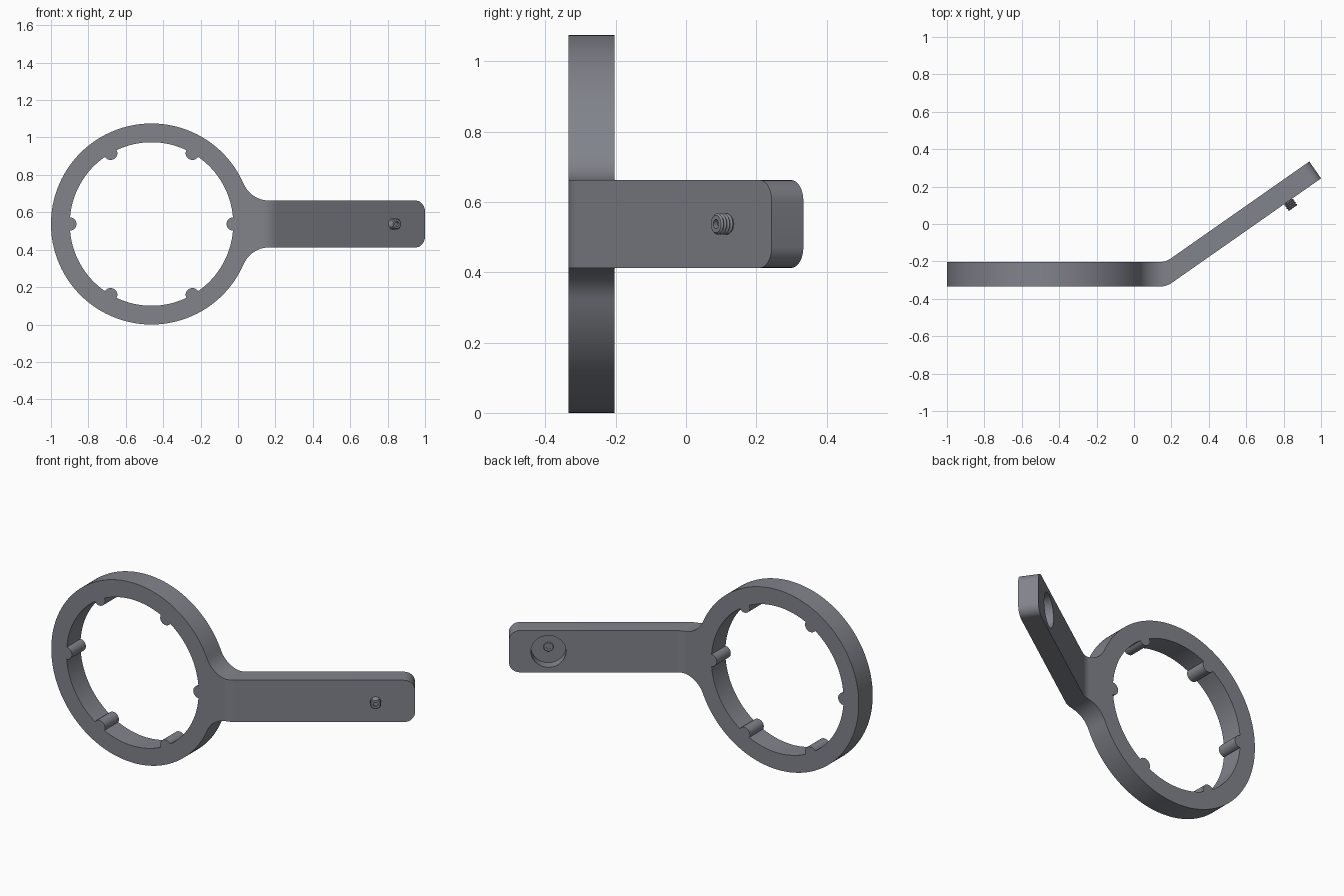
import bpy, bmesh, math
from mathutils import Vector, Matrix

if "Cube" in bpy.data.objects:
    bpy.data.objects.remove(bpy.data.objects["Cube"])

CX, CZ = -0.4625, 0.5375           # ring centre
R_OUT, R_IN = 0.5375, 0.437        # ring radii
LUG, HALF_W, FIL = 0.036, 0.125, 0.15
TILT = math.radians(35)
DIR = Vector((math.cos(TILT), math.sin(TILT)))
NRM = Vector((-math.sin(TILT), math.cos(TILT)))   # towards the back of the arm

mat = bpy.data.materials.new("slate_grey")
mat.diffuse_color = (0.22, 0.228, 0.26, 1)
mat.use_nodes = True
mat.node_tree.nodes["Principled BSDF"].inputs["Base Color"].default_value = mat.diffuse_color


def finish(bm, name):
    bmesh.ops.recalc_face_normals(bm, faces=bm.faces)
    me = bpy.data.meshes.new(name)
    bm.to_mesh(me)
    bm.free()
    me.materials.append(mat)
    ob = bpy.data.objects.new(name, me)
    bpy.context.collection.objects.link(ob)
    return ob


def prism(name, pts, place, vec):
    bm = bmesh.new()
    f = bm.faces.new([bm.verts.new(place(*p)) for p in pts])
    r = bmesh.ops.extrude_face_region(bm, geom=[f])
    bmesh.ops.translate(bm, vec=vec, verts=[v for v in r["geom"] if isinstance(v, bmesh.types.BMVert)])
    return finish(bm, name)


def arc(cx, cy, r, a0, a1, n):
    return [(cx + r * math.cos(a0 + (a1 - a0) * i / n), cy + r * math.sin(a0 + (a1 - a0) * i / n))
            for i in range(n + 1)]


def fillet(corner, turn_from, turn_to, r, side, n=10):
    """Rounded bend between two headings; side=+1 puts the centre to the left."""
    p, t = Vector(corner), r * math.tan(abs(turn_to - turn_from) / 2)
    a = p - t * Vector((math.cos(turn_from), math.sin(turn_from)))
    c = a + side * r * Vector((-math.sin(turn_from), math.cos(turn_from)))
    off = -side * math.pi / 2
    return arc(c.x, c.y, r, turn_from + off, turn_to + off, n)


def boolean(ob, cutter, op):
    m = ob.modifiers.new("cut", 'BOOLEAN')
    m.operation, m.object, m.solver = op, cutter, 'EXACT'
    bpy.context.view_layer.objects.active = ob
    bpy.ops.object.modifier_apply(modifier=m.name)
    bpy.data.objects.remove(cutter, do_unlink=True)


# Front outline: ring flowing into the handle through two fillets
zo = HALF_W + FIL
dx = math.sqrt((R_OUT + FIL) ** 2 - zo ** 2)
a = math.atan2(zo, dx)
outline = arc(CX, CZ, R_OUT, a, 2 * math.pi - a, 120)
outline += arc(CX + dx, CZ - zo, FIL, math.pi - a, math.pi / 2, 16)[1:]
outline += [(1.3, CZ - HALF_W), (1.3, CZ + HALF_W)]
outline += arc(CX + dx, CZ + zo, FIL, -math.pi / 2, -math.pi + a, 16)[:-1]
body = prism("wrench_body", outline, lambda x, z: (x, -0.6, z), (0, 1.2, 0))

# Side profile: flat ring section bending into the tilted arm
end_front = Vector((1.0, 0.244))
end_back = end_front + 0.11 * NRM
y0, y1 = -0.335, -0.203
xf = end_front.x - (end_front.y - y0) / math.tan(TILT)
xb = end_back.x - (end_back.y - y1) / math.tan(TILT)
profile = [(-1.2, y0)] + fillet((xf, y0), 0, TILT, 0.12, 1) + [tuple(end_front), tuple(end_back)]
profile += fillet((xb, y1), 0, TILT, 0.1, 1)[::-1] + [(-1.2, y1)]
slab = prism("slab", profile, lambda x, y: (x, y, -0.2), (0, 0, 1.6))
boolean(body, slab, 'INTERSECT')

# Round the two corners at the arm's end
n3 = Vector((NRM.x, NRM.y, 0))
bm = bmesh.new()
bm.from_mesh(body.data)
corners = [e for e in bm.edges if min(v.co.x for v in e.verts) > 0.9
           and abs((e.verts[0].co - e.verts[1].co).normalized().dot(n3)) > 0.99]
bmesh.ops.bevel(bm, geom=corners, offset=0.06, segments=8, profile=0.5, affect='EDGES')
bm.to_mesh(body.data)
bm.free()

# Ring opening with six round lugs left standing
d = 2 * math.asin(LUG / 2 / R_IN)
t = math.pi / 2 - d / 2
opening = []
for k in range(6):
    th = k * math.pi / 3
    opening += arc(CX + R_IN * math.cos(th), CZ + R_IN * math.sin(th), LUG, th + math.pi + t, th + math.pi - t, 14)
    opening += arc(CX, CZ, R_IN, th + d, th + math.pi / 3 - d, 16)[1:-1]
boolean(body, prism("opening", opening, lambda x, z: (x, -0.6, z), (0, 1.2, 0)), 'DIFFERENCE')

# Round recess in the back of the arm
base = end_front - 0.214 * DIR
rot = n3.to_track_quat('Z', 'Y').to_matrix().to_4x4()
frame = Matrix.Translation((base.x, base.y, CZ)) @ rot
FLOOR = 0.05
bm = bmesh.new()
bmesh.ops.create_cone(bm, cap_ends=True, segments=48, radius1=0.095, radius2=0.095, depth=0.2,
                      matrix=frame @ Matrix.Translation((0, 0, FLOOR + 0.1)))
boolean(body, finish(bm, "recess"), 'DIFFERENCE')

# Threaded set screw with a socket at each end
lo, hi, turns = -0.044, FLOOR + 0.003, 9
prof = [(0, lo + 0.02), (0.013, lo + 0.015), (0.013, lo), (0.025, lo)]
step = (hi - lo) / turns
for i in range(turns):
    prof += [(0.03, lo + (i + 0.5) * step), (0.025, lo + (i + 1) * step)]
prof += [(0.013, hi), (0.013, hi - 0.015), (0, hi - 0.02)]
bm = bmesh.new()
vs = [bm.verts.new((r, 0, z)) for r, z in prof]
es = [bm.edges.new(p) for p in zip(vs, vs[1:])]
bmesh.ops.spin(bm, geom=vs + es, cent=(0, 0, 0), axis=(0, 0, 1), angle=2 * math.pi, steps=24)
bmesh.ops.remove_doubles(bm, verts=bm.verts, dist=1e-5)
bmesh.ops.transform(bm, matrix=frame, verts=bm.verts)
screw = finish(bm, "set_screw")

for ob in (body, screw):
    bpy.ops.object.select_all(action='DESELECT')
    ob.select_set(True)
    bpy.context.view_layer.objects.active = ob
    bpy.ops.object.shade_smooth_by_angle(angle=math.radians(28))
